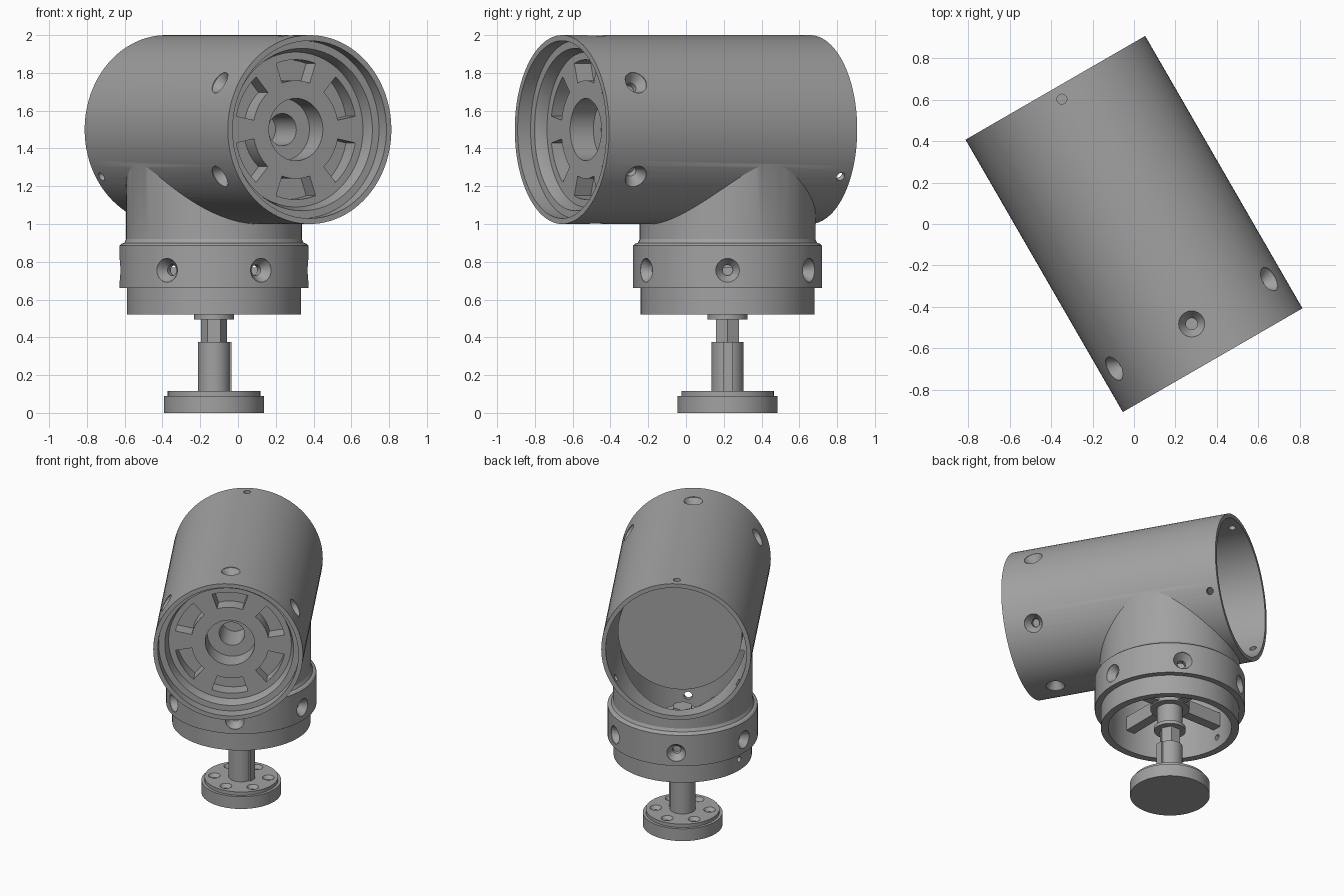
import bpy, bmesh
from math import sin, cos, pi, radians
from mathutils import Vector, Matrix

cube = bpy.data.objects.get("Cube")
if cube:
    bpy.data.objects.remove(cube)

grey = bpy.data.materials.new("machined_grey")
grey.use_nodes = True
colour = (0.36, 0.36, 0.36, 1)
grey.diffuse_color = colour
grey.node_tree.nodes["Principled BSDF"].inputs["Base Color"].default_value = colour

UP = Vector((0, 0, 1))
AXIS = Vector((sin(radians(30)), -cos(radians(30)), 0))   # towards the open front
SIDE = UP.cross(AXIS)
TUBE = Vector((0, 0, 1.5))
FOOT = AXIS * -0.254
HALF = 0.758


def finish(name, bm, origin, axis):
    bmesh.ops.recalc_face_normals(bm, faces=bm.faces)
    mesh = bpy.data.meshes.new(name)
    bm.to_mesh(mesh)
    bm.free()
    mesh.materials.append(grey)
    ob = bpy.data.objects.new(name, mesh)
    bpy.context.collection.objects.link(ob)
    if axis == AXIS:
        rot = Matrix((SIDE, UP, AXIS)).transposed()
    else:
        rot = axis.to_track_quat("Z", "Y").to_matrix()
    ob.matrix_world = Matrix.Translation(origin) @ rot.to_4x4()
    return ob


def lathe(name, profile, origin, axis=UP, seg=96):
    """Closed solid of revolution from (radius, height) pairs."""
    bm = bmesh.new()
    rings = [[bm.verts.new((r * cos(2 * pi * i / seg), r * sin(2 * pi * i / seg), h))
              for i in range(seg)] for r, h in profile]
    for a, b in zip(rings, rings[1:]):
        for i in range(seg):
            j = (i + 1) % seg
            bm.faces.new((a[i], a[j], b[j], b[i]))
    bm.faces.new(rings[0])
    bm.faces.new(rings[-1])
    return finish(name, bm, origin, axis)


def sector(name, r0, r1, mid, half, h0, h1, origin, axis, steps=12):
    """Solid block following an arc."""
    bm = bmesh.new()
    angles = [mid - half + 2 * half * i / steps for i in range(steps + 1)]
    pts = [(r1, a) for a in angles] + [(r0, a) for a in reversed(angles)]
    face = bm.faces.new([bm.verts.new((r * cos(a), r * sin(a), h0)) for r, a in pts])
    top = bmesh.ops.extrude_face_region(bm, geom=[face])["geom"]
    bmesh.ops.translate(bm, vec=(0, 0, h1 - h0),
                        verts=[g for g in top if isinstance(g, bmesh.types.BMVert)])
    return finish(name, bm, origin, axis)


def box(name, size, origin):
    bm = bmesh.new()
    bmesh.ops.create_cube(bm, size=1)
    bmesh.ops.scale(bm, vec=size, verts=bm.verts)
    return finish(name, bm, origin, UP)


def combine(target, tool, mode="DIFFERENCE"):
    mod = target.modifiers.new(mode.lower(), "BOOLEAN")
    mod.operation, mod.solver, mod.object = mode, "EXACT", tool
    bpy.context.view_layer.update()
    bpy.context.view_layer.objects.active = target
    bpy.ops.object.modifier_apply(modifier=mod.name)
    bpy.data.objects.remove(tool)


def countersink(target, origin, outward, r=0.063, bore=0.028, depth=0.05, through=0.14):
    profile = [(bore, -through), (bore, -depth), (r, 0), (r, 0.05)]
    combine(target, lathe("cutter", profile, origin, outward, 24))


# Tee housing: horizontal tube joined to the collared neck
housing = lathe("tee_housing", [(0.5, -HALF), (0.5, HALF)], TUBE, AXIS)
neck = lathe("neck", [(0.46, 0.52), (0.46, 0.66), (0.5, 0.66), (0.5, 0.885),
                      (0.49, 0.895), (0.475, 0.9), (0.465, 0.92), (0.465, 1.45)], FOOT)
combine(housing, neck, "UNION")
combine(housing, lathe("cutter", [(0.47, -1), (0.47, 0.35), (0.41, 0.351), (0.41, 0.613),
                                  (0.43, 0.678), (0.47, 0.679), (0.47, 1)], TUBE, AXIS))
combine(housing, lathe("cutter", [(0.41, 0.3), (0.41, 1.3)], FOOT))

# Screw holes around the tube and the collar
for i in range(6):
    a = radians(30 + 60 * i)
    out = SIDE * cos(a) + UP * sin(a)
    countersink(housing, TUBE + AXIS * 0.556 + out * 0.495, out)
    a = radians(60 * i)
    out = Vector((cos(a), sin(a), 0))
    countersink(housing, FOOT + UP * 0.755 + out * 0.495, out)

# Small pin holes at the rear rim and the lower lip
for deg in (90, 210, 330):
    a = radians(deg)
    out = SIDE * cos(a) + UP * sin(a)
    countersink(housing, TUBE - AXIS * 0.695 + out * 0.5, out, 0.024, 0.024)
out = Vector((-1, 0, 0))
countersink(housing, FOOT + UP * 0.6 + out * 0.46, out, 0.02, 0.02)

# Drive unit inside the tube, with a stepped centre and six arc pockets
face = 0.613
drive = lathe("drive_unit", [(0.415, -0.458), (0.415, face)], TUBE, AXIS)
combine(drive, lathe("cutter", [(0.085, 0.25), (0.085, 0.47), (0.165, 0.471), (0.165, 0.8)],
                     TUBE, AXIS, 48))
for i in range(6):
    combine(drive, sector("cutter", 0.26, 0.37, radians(30 + 60 * i), radians(19),
                          face - 0.1, 0.8, TUBE, AXIS))

# Spider and hub that carry the output shaft
hub = lathe("shaft_hub", [(0.105, 0.495), (0.105, 0.52), (0.085, 0.521),
                          (0.085, 0.66), (0.13, 0.661), (0.13, 0.82)], FOOT, UP, 48)
for name, size in (("cross_arm", (0.86, 0.07, 0.1)), ("long_arm", (0.07, 0.86, 0.1))):
    combine(hub, box(name, size, FOOT + UP * 0.72), "UNION")
hub.name = "spider_hub"

# Output shaft: hexagonal core, round sleeve and key
core = lathe("hex_shaft", [(0.07, 0.3), (0.07, 0.87)], FOOT, UP, 6)
sleeve = lathe("shaft_sleeve", [(0.085, 0.1), (0.085, 0.375)], FOOT, UP, 48)
key = box("shaft_key", (0.05, 0.05, 0.265), FOOT + Vector((0.068, 0, 0.2425)))

# Round foot flange with six screw holes
flange = lathe("foot_flange", [(0.265, 0), (0.265, 0.09), (0.245, 0.0901), (0.245, 0.115)], FOOT)
for i in range(6):
    a = radians(30 + 60 * i)
    countersink(flange, FOOT + Vector((cos(a), sin(a), 0)) * 0.18 + UP * 0.115,
                UP, 0.04, 0.022, 0.025, 0.06)

# Smooth the round walls and keep the machined edges crisp
for ob in (housing, drive, hub, sleeve, flange):
    bpy.ops.object.select_all(action="DESELECT")
    ob.select_set(True)
    bpy.context.view_layer.objects.active = ob
    bpy.ops.object.shade_smooth_by_angle(angle=radians(25))
